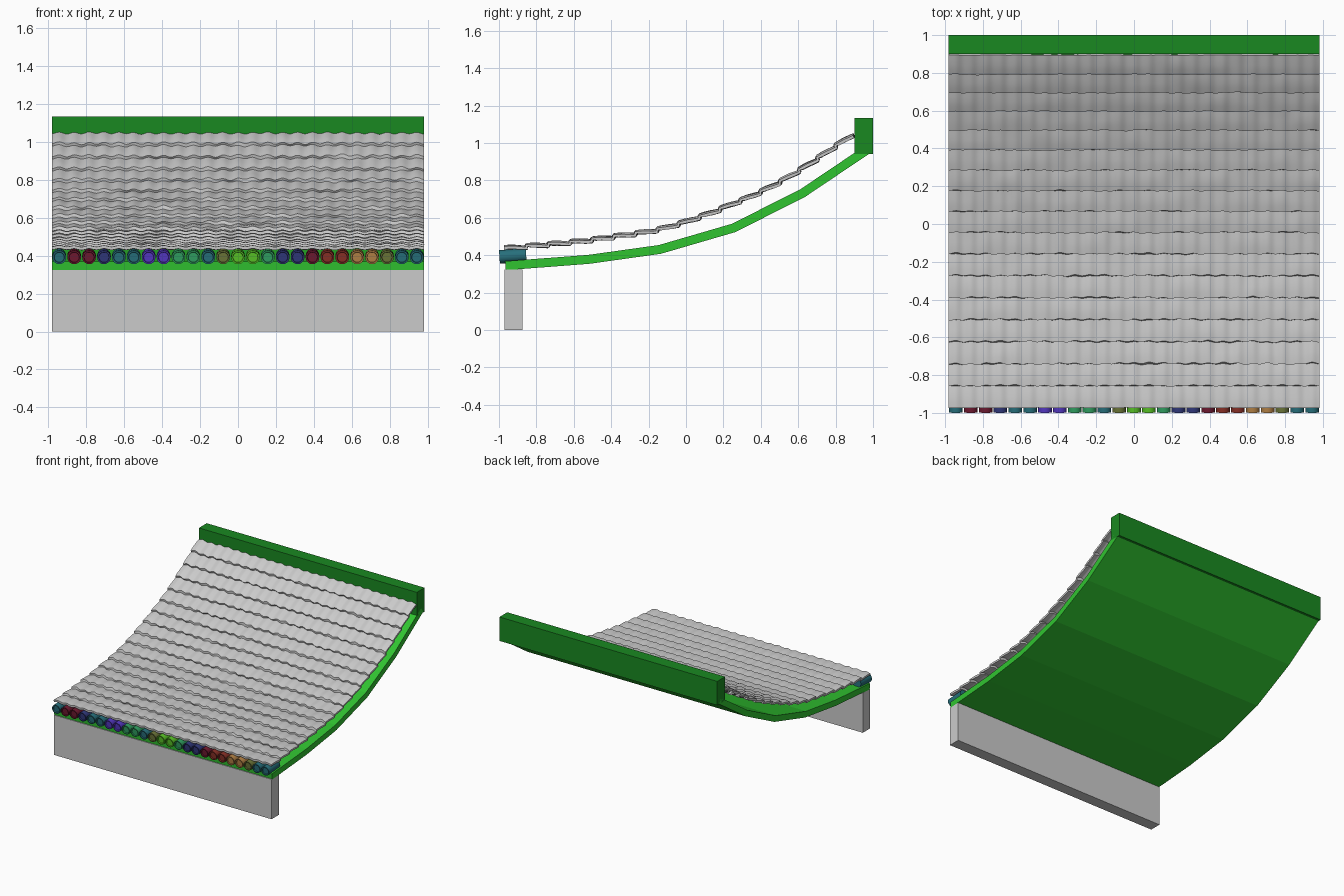
import bpy, bmesh, math, random
from mathutils import Vector, Matrix, noise

if "Cube" in bpy.data.objects:
    bpy.data.objects.remove(bpy.data.objects["Cube"])

random.seed(4)
HALF = 0.982          # half width of the roof section


def material(name, rgb):
    m = bpy.data.materials.new(name)
    m.diffuse_color = (*rgb, 1)
    m.use_nodes = True
    m.node_tree.nodes["Principled BSDF"].inputs["Base Color"].default_value = m.diffuse_color
    return m


def add_mesh(name, verts, faces, mat=None):
    me = bpy.data.meshes.new(name)
    me.from_pydata(verts, [], faces)
    bm = bmesh.new()
    bm.from_mesh(me)
    bmesh.ops.recalc_face_normals(bm, faces=bm.faces)
    bm.to_mesh(me)
    bm.free()
    ob = bpy.data.objects.new(name, me)
    bpy.context.collection.objects.link(ob)
    if mat:
        me.materials.append(mat)
    return ob


def extrude_x(name, outline, mat=None):
    """Extrude a closed (y, z) outline across the full width."""
    n = len(outline)
    verts = [(x, y, z) for x in (-HALF, HALF) for y, z in outline]
    faces = [(i, (i + 1) % n, n + (i + 1) % n, n + i) for i in range(n)]
    faces += [tuple(range(n)), tuple(range(n, 2 * n))]
    return add_mesh(name, verts, faces, mat)


def rect(y0, y1, z0, z1):
    return [(y0, z0), (y1, z0), (y1, z1), (y0, z1)]


def smooth(ob, angle):
    bpy.ops.object.select_all(action='DESELECT')
    ob.select_set(True)
    bpy.context.view_layer.objects.active = ob
    bpy.ops.object.shade_smooth_by_angle(angle=math.radians(angle))


deck_green = material("deck_green", (0.03, 0.55, 0.03))
ridge_green = material("ridge_green", (0.01, 0.25, 0.015))

# Supporting wall and ridge beam
extrude_x("wall", rect(-0.97, -0.875, 0, 0.325))
extrude_x("ridge_beam", rect(0.90, 1.0, 0.94, 1.135), ridge_green)

# Faceted curved deck: centre line thickened along its normals
line = [Vector(p) for p in [(-0.965, 0.344), (-0.52, 0.378), (-0.14, 0.431),
                            (0.255, 0.546), (0.625, 0.733), (0.97, 0.965)]]
low, high = [], []
for i, p in enumerate(line):
    t = (line[min(i + 1, len(line) - 1)] - line[max(i - 1, 0)]).normalized()
    n = Vector((-t.y, t.x)) * 0.024
    low.append(tuple(p - n))
    high.append(tuple(p + n))
extrude_x("roof_deck", low + high[::-1], deck_green)

# Smooth curve that the tiles follow, sampled by length
keys = [Vector(p) for p in [(-0.972, 0.438), (-0.594, 0.473), (-0.353, 0.506),
                            (-0.14, 0.541), (0.075, 0.607), (0.25, 0.676),
                            (0.41, 0.746), (0.61, 0.858), (0.895, 1.05)]]
keys = [2 * keys[0] - keys[1]] + keys + [2 * keys[-1] - keys[-2]]
path = []
for a, b, c, d in zip(keys, keys[1:], keys[2:], keys[3:]):
    for k in range(16):
        u = k / 16
        path.append(0.5 * (2 * b + (c - a) * u + (2 * a - 5 * b + 4 * c - d) * u * u
                           + (3 * b - a - 3 * c + d) * u ** 3))
path.append(keys[-2])
dist = [0]
for a, b in zip(path, path[1:]):
    dist.append(dist[-1] + (b - a).length)


def frame(s):
    i = 0
    while i < len(path) - 2 and dist[i + 1] < s:
        i += 1
    t = (path[i + 1] - path[i]).normalized()
    return path[i] + t * (s - dist[i]), t, Vector((-t.y, t.x))


# Tile sheet: 17 overlapping courses, rippled across the width
ROWS, CAPS, PER = 17, 25, 8
cols = CAPS * PER
pitch = 2 * HALF / CAPS
step = dist[-1] / ROWS
profile = [(0, 0.012), (0.25, 0.011), (0.5, 0.008), (0.75, 0.003), (0.97, -0.002)]
verts, faces = [], []
for r in range(ROWS):
    for f, lift in profile:
        p, t, n = frame((r + f) * step)
        for c in range(cols + 1):
            x = -HALF + 2 * HALF * c / cols
            wave = math.cos(math.tau * (x + HALF) / pitch + math.pi)
            rough = noise.noise(Vector((x * 9, r * 3.7, f)))
            h = lift + 0.0035 * wave + 0.003 * rough
            slide = 0 if r == 0 else (0.004 * wave + 0.008 * rough) * (1 - f * 0.3)
            q = p + t * slide + n * h
            verts.append((x, q.x, q.y))
w = cols + 1
for j in range(ROWS * len(profile) - 1):
    for c in range(cols):
        a = j * w + c
        faces.append((a, a + 1, a + w + 1, a + w))
tiles = add_mesh("roof_tiles", verts, faces)
if tiles.data.polygons[0].normal.z < 0:
    tiles.data.flip_normals()
mod = tiles.modifiers.new("thickness", 'SOLIDIFY')
mod.thickness = 0.016
mod.offset = -1
bpy.context.view_layer.objects.active = tiles
bpy.ops.object.modifier_apply(modifier=mod.name)
smooth(tiles, 40)

# Glazed round end caps along the eaves, each with a rim and recessed face
glaze = {k: material("glaze_" + k, c) for k, c in {
    "t": (0.02, 0.16, 0.20), "m": (0.16, 0.01, 0.03), "n": (0.03, 0.04, 0.20),
    "p": (0.09, 0.04, 0.55), "g": (0.03, 0.35, 0.12), "l": (0.10, 0.55, 0.02),
    "o": (0.15, 0.18, 0.04), "r": (0.25, 0.03, 0.02), "b": (0.45, 0.22, 0.06)}.items()}
order = "tmmnttppggtollgnnmrrbbott"
for i, key in enumerate(order[:CAPS]):
    bm = bmesh.new()
    bmesh.ops.create_cone(bm, cap_ends=True, segments=20, radius1=0.036,
                          radius2=0.036, depth=0.143)
    front = min(bm.faces, key=lambda f: f.calc_center_median().z)
    bmesh.ops.inset_region(bm, faces=[front], thickness=0.008)
    bmesh.ops.inset_region(bm, faces=[front], thickness=0.002, depth=-0.008)
    # axis from -z (front) to -y, with the slight slope of the eaves
    bm.transform(Matrix.Translation((-HALF + pitch * (i + 0.5), -0.926, 0.396))
                 @ Matrix.Rotation(math.radians(-86), 4, 'X'))
    me = bpy.data.meshes.new("eave_cap")
    bm.to_mesh(me)
    bm.free()
    me.materials.append(glaze[key])
    cap = bpy.data.objects.new("eave_cap_%02d" % (i + 1), me)
    bpy.context.collection.objects.link(cap)
    smooth(cap, 35)
